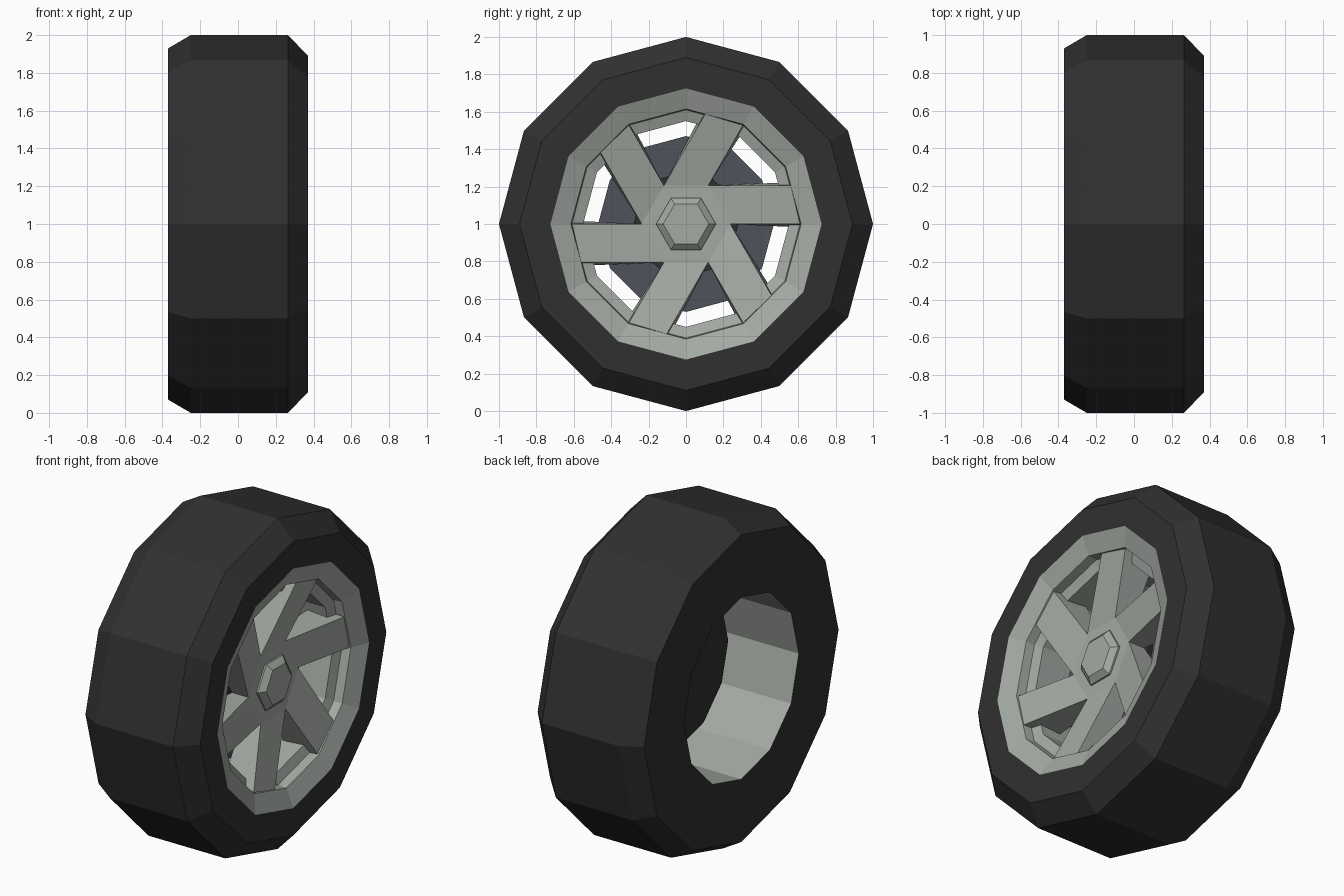
import bpy, bmesh, math
from mathutils import Matrix, Vector

if "Cube" in bpy.data.objects:
    bpy.data.objects.remove(bpy.data.objects["Cube"])

SIDES = 12
CZ = 1.0  # axle height


def material(name, rgb):
    m = bpy.data.materials.new(name)
    m.diffuse_color = (*rgb, 1.0)
    m.use_nodes = True
    m.node_tree.nodes["Principled BSDF"].inputs["Base Color"].default_value = m.diffuse_color
    return m


RUBBER = material("black_rubber", (0.030, 0.030, 0.030))
SILVER = material("silver_alloy", (0.37, 0.40, 0.365))
STEEL = material("dark_steel", (0.078, 0.084, 0.104))


def finish(name, bm, mat, recalc=True):
    if recalc:
        bmesh.ops.recalc_face_normals(bm, faces=bm.faces)
    me = bpy.data.meshes.new(name)
    bm.to_mesh(me)
    bm.free()
    me.materials.append(mat)
    ob = bpy.data.objects.new(name, me)
    ob.location.z = CZ
    bpy.context.collection.objects.link(ob)
    return ob


def lathe(name, profile, mat, sides=SIDES, cap=False):
    """Spin (x, radius) points about the axle; run the profile from -x to +x on the outside."""
    bm = bmesh.new()
    rings = []
    for x, r in profile:
        rings.append([bm.verts.new((x, r * math.cos(2 * math.pi * i / sides),
                                    r * math.sin(2 * math.pi * i / sides)))
                      for i in range(sides)])
    for a, b in zip(rings, rings[1:]):
        for i in range(sides):
            j = (i + 1) % sides
            bm.faces.new((a[i], b[i], b[j], a[j])).normal_flip()
    if cap:
        bm.faces.new(rings[0])
        bm.faces.new(rings[-1])
    bm.normal_update()
    # outside surfaces must point away from the axle
    if not cap:
        widest = max(bm.faces, key=lambda f: f.calc_center_median().yz.length
                     if name == "tyre" else -f.calc_center_median().yz.length)
        out = widest.normal.yz.dot(widest.calc_center_median().yz) > 0
        if out != (name == "tyre"):
            bmesh.ops.reverse_faces(bm, faces=bm.faces)
    return finish(name, bm, mat, recalc=cap)


# Tyre, open where the rim joins it
lathe("tyre", [(-0.37, 0.55), (-0.37, 0.93), (-0.25, 1.0), (0.265, 1.0),
               (0.37, 0.89), (0.37, 0.725)], RUBBER)

# Rim: sloped lip, step and inner barrel
lathe("rim", [(0.37, 0.725), (0.325, 0.615), (0.27, 0.61), (0.25, 0.55),
              (-0.37, 0.55)], SILVER)

# Brake disc with black backing plate and hub
lathe("brake_disc", [(0.065, 0.47), (0.10, 0.47)], STEEL, cap=True)
lathe("backing_plate", [(0.045, 0.468), (0.065, 0.468)], RUBBER, cap=True)
lathe("hub", [(0.07, 0.28), (0.125, 0.28)], RUBBER, cap=True)

# Six offset spokes whose inner ends meet to form the centre plate
GAP = 0.237
bm = bmesh.new()
for k in range(6):
    ang = math.radians(60 - 60 * k)
    d = Vector((0, math.cos(ang), math.sin(ang)))
    n = Vector((0, math.sin(ang), -math.cos(ang)))
    # (along, across, front x, extra width at the back)
    pts = [(0, 0, 0.235, 0), (GAP, 0, 0.235, 0), (0.61, 0, 0.318, 0.018),
           (0.56, -0.205, 0.318, -0.018), (GAP / 2, -GAP * 0.866, 0.235, 0)]
    front = [bm.verts.new(d * u + n * w + Vector((x, 0, 0))) for u, w, x, e in pts]
    back = [bm.verts.new(d * u + n * (w + e) + Vector((0.12, 0, 0))) for u, w, x, e in pts]
    bm.faces.new((front[0], front[1], front[4]))
    bm.faces.new(front[1:])
    bm.faces.new(back[::-1])
    for i in (1, 2, 3):
        bm.faces.new((front[i], back[i], back[i + 1], front[i + 1]))
bmesh.ops.remove_doubles(bm, verts=bm.verts, dist=0.001)
finish("spokes", bm, SILVER)

# Hexagonal centre cap
lathe("centre_cap", [(0.225, 0.16), (0.245, 0.16), (0.275, 0.122)], SILVER, sides=6, cap=True)
